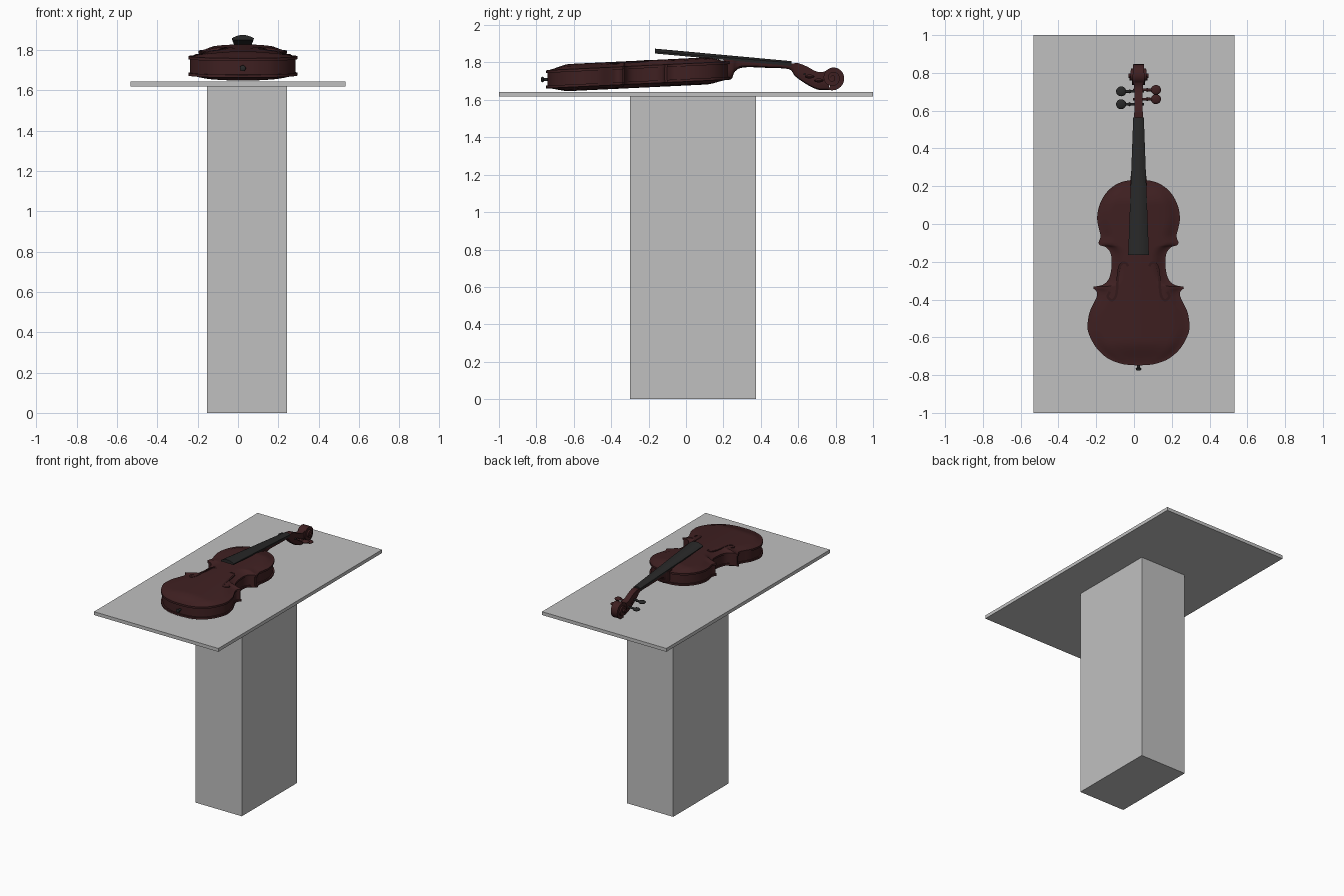
import bpy, bmesh, math
from mathutils import Vector

if "Cube" in bpy.data.objects:
    bpy.data.objects.remove(bpy.data.objects["Cube"])

CX = 0.024  # violin centre line


def mat(name, col):
    m = bpy.data.materials.new(name)
    m.diffuse_color = (*col, 1)
    m.use_nodes = True
    m.node_tree.nodes["Principled BSDF"].inputs["Base Color"].default_value = m.diffuse_color
    return m


GREY = mat("stand_grey", (0.53, 0.53, 0.53))
WOOD = mat("dark_red_wood", (0.050, 0.0145, 0.0155))
BLACK = mat("ebony_black", (0.021, 0.021, 0.021))
HOLE = mat("sound_hole_brown", (0.035, 0.010, 0.011))


def finish(name, bm, m, angle=35):
    bmesh.ops.remove_doubles(bm, verts=bm.verts, dist=0.0002)
    bmesh.ops.recalc_face_normals(bm, faces=bm.faces)
    me = bpy.data.meshes.new(name)
    bm.to_mesh(me)
    bm.free()
    ob = bpy.data.objects.new(name, me)
    bpy.context.collection.objects.link(ob)
    me.materials.append(m)
    if angle:
        bpy.ops.object.select_all(action='DESELECT')
        ob.select_set(True)
        bpy.context.view_layer.objects.active = ob
        bpy.ops.object.shade_smooth_by_angle(angle=math.radians(angle))
    return ob


def box(name, x0, x1, y0, y1, z0, z1, m):
    bm = bmesh.new()
    bmesh.ops.create_cube(bm, size=1)
    for v in bm.verts:
        v.co = Vector(((x0 + x1) / 2 + v.co.x * (x1 - x0),
                       (y0 + y1) / 2 + v.co.y * (y1 - y0),
                       (z0 + z1) / 2 + v.co.z * (z1 - z0)))
    return finish(name, bm, m, 0)


def loft(name, rings, m, angle=35):
    """Skin a list of closed rings and cap both ends."""
    bm = bmesh.new()
    rows = [[bm.verts.new(p) for p in r] for r in rings]
    n = len(rows[0])
    for a, b in zip(rows, rows[1:]):
        for i in range(n):
            j = (i + 1) % n
            bm.faces.new((a[i], a[j], b[j], b[i]))
    bm.faces.new(rows[0][::-1])
    bm.faces.new(rows[-1])
    return finish(name, bm, m, angle)


def spline(pts, steps=5):
    """Catmull-Rom curve through the points."""
    p = [Vector(q) for q in pts]
    p = [2 * p[0] - p[1]] + p + [2 * p[-1] - p[-2]]
    out = []
    for i in range(1, len(p) - 2):
        a, b, c, d = p[i - 1:i + 3]
        for k in range(steps):
            t = k / steps
            out.append(0.5 * (2 * b + (c - a) * t + (2 * a - 5 * b + 4 * c - d) * t * t
                              + (3 * b - a - 3 * c + d) * t ** 3))
    return out + [p[-2]]


def smooth(t):
    t = max(0, min(1, t))
    return t * t * (3 - 2 * t)


def tilt(y):
    return 0.048 * (y + 0.75)


# stand
box("stand_column", -0.153, 0.243, -0.30, 0.375, 0, 1.617, GREY)
box("stand_top", -0.532, 0.532, -1, 1, 1.617, 1.643, GREY)

# body outline: half width against length, split at the sharp corners
lower = [(0, -.748), (.035, -.747), (.09, -.740), (.16, -.713), (.22, -.66), (.26, -.59), (.270, -.54),
         (.26, -.47), (.235, -.415), (.22, -.38), (.222, -.357), (.24, -.340)]
waist = [(.238, -.332), (.19, -.322), (.16, -.295), (.146, -.25), (.142, -.2),
         (.148, -.155), (.17, -.125), (.205, -.112)]
upper = [(.213, -.100), (.203, -.075), (.202, -.055), (.211, -.02), (.219, .03), (.21, .09),
         (.182, .15), (.14, .195), (.09, .222), (.04, .232), (0, .233)]
outline = [(max(0, p.x), p.y) for part in (lower, waist, upper) for p in spline(part)]


def arch(x, y, d):
    e = smooth(min(y + .75, .235 - y) / .13)
    return e * math.cos(math.pi / 2 * min(1, abs(x) / .29)) * smooth(d / .07)


def plate(name, z_edge, z_flat, height):
    us = [math.sin(math.pi / 2 * (k / 12 - 1)) for k in range(25)]
    rings = []
    for h, y in outline:
        out = [(CX + h * u, y, z_edge + tilt(y) + height * arch(h * u, y, h * (1 - abs(u)))) for u in us]
        rings.append(out + [(CX + h * u, y, z_flat + tilt(y)) for u in reversed(us)])
    return loft(name, rings, WOOD)


plate("belly", 1.758, 1.744, 0.028)
plate("back", 1.662, 1.676, -0.021)

# ribs, slightly inside the plates
rib_rings = []
for h, y in outline:
    w, yy = max(0, h - .009), -.257 + (y + .257) * .983
    rib_rings.append([(CX + s * w, yy, z + tilt(yy)) for s, z in
                      ((-1, 1.67), (1, 1.67), (1, 1.75), (-1, 1.75))])
loft("ribs", rib_rings, WOOD)

# sound holes, thin inlays on the belly
f_path = spline([(.056, -.224), (.066, -.208), (.085, -.206), (.102, -.232), (.110, -.29), (.116, -.365),
                 (.13, -.398), (.148, -.402), (.163, -.383), (.152, -.358)])
for side in (-1, 1):
    rings = []
    for i, p in enumerate(f_path):
        t = (f_path[min(i + 1, len(f_path) - 1)] - f_path[max(i - 1, 0)]).normalized()
        n = Vector((-t.y, t.x)) * .0065
        ring = []
        for q, dz in ((p - n, .002), (p + n, .002), (p + n, -.004), (p - n, -.004)):
            ring.append((CX + side * q.x, q.y, 1.758 + tilt(q.y) + .028 * arch(q.x, q.y, .07) + dz))
        rings.append(ring)
    loft("sound_hole", rings, HOLE)

# fingerboard with a domed top
rings = []
for y, w, z in ((-.165, .055, 1.874), (.565, .028, 1.807)):
    top = [(CX + w * k / 5, y, z - .017 * (w / .055) * (k / 5) ** 2) for k in range(-5, 6)]
    rings.append(top + [(CX + w * .95, y, z - .026), (CX - w * .95, y, z - .026)])
loft("fingerboard", rings, BLACK)

# neck, heel and peg box: top y/z, bottom y/z, half width
stations = spline([(.20, 1.816, .205, 1.705, .046), (.25, 1.812, .243, 1.712, .042),
                   (.275, 1.809, .262, 1.752, .034), (.31, 1.806, .31, 1.774, .032),
                   (.44, 1.795, .44, 1.771, .028), (.56, 1.795, .55, 1.764, .025),
                   (.60, 1.796, .583, 1.727, .022), (.645, 1.779, .640, 1.686, .021),
                   (.69, 1.755, .69, 1.660, .022), (.725, 1.748, .725, 1.652, .024),
                   (.76, 1.760, .765, 1.653, .025)], 4)
rings = []
for ty, tz, by, bz, w in stations:
    ring = []
    for u, v in ((-1, 1), (1, 1), (1, .5), (.9, .25), (.6, .06), (0, 0), (-.6, .06), (-.9, .25), (-1, .5)):
        ring.append((CX + w * u, by + (ty - by) * v, bz + (tz - bz) * v))
    rings.append(ring)
loft("neck_and_peg_box", rings, WOOD)

# scroll: spiral band that narrows inward and grows wider
rings = []
for i in range(91):
    t = i / 90
    a = -math.pi / 2 - .35 + t * 2.2 * 2 * math.pi
    R, w = .068 - .052 * t, .024 + .027 * t
    r = max(.001, R - .029)
    ring = [(CX + s * w, .785 + q * math.cos(a), 1.718 + q * math.sin(a))
            for s, q in ((-1, R), (1, R), (1, r), (-1, r))]
    rings.append(ring)
loft("scroll", rings, WOOD)


def turned(name, origin, axis, profile, m, flat=1.0, n=16):
    """Round part along x or y from (distance, radius) pairs."""
    rings = []
    for d, r in profile:
        ring = []
        for k in range(n):
            c, s = r * math.cos(2 * math.pi * k / n), r * math.sin(2 * math.pi * k / n)
            off = (d, c, s * flat) if abs(axis[0]) else (c, d, s)
            sg = axis[0] or 1
            ring.append((origin[0] + off[0] * sg, origin[1] + off[1], origin[2] + off[2]))
        rings.append(ring)
    return loft(name, rings, m)


turned("scroll_eye", (CX, .785, 1.718), (1, 0, 0), [(-.054, .013), (.054, .013)], WOOD)

# tuning pegs
for side, y, z, m in ((-1, .702, 1.708, BLACK), (-1, .634, 1.738, BLACK),
                      (1, .710, 1.704, WOOD), (1, .661, 1.725, WOOD)):
    o = (CX, y, z)
    turned("peg_shaft", o, (side, 0, 0), [(-.03, .006), (.04, .007), (.046, .011), (.052, .008), (.07, .007)], m)
    head = [(.092 - .027 * math.cos(math.pi * k / 10), max(.002, .026 * math.sin(math.pi * k / 10)))
            for k in range(11)]
    turned("peg_head", o, (side, 0, 0), head, m, 0.4)

# end button
turned("end_button", (CX, 0, 1.709), (0, 1, 0),
       [(-.775, .008), (-.772, .014), (-.765, .015), (-.76, .009), (-.73, .009)], BLACK)
